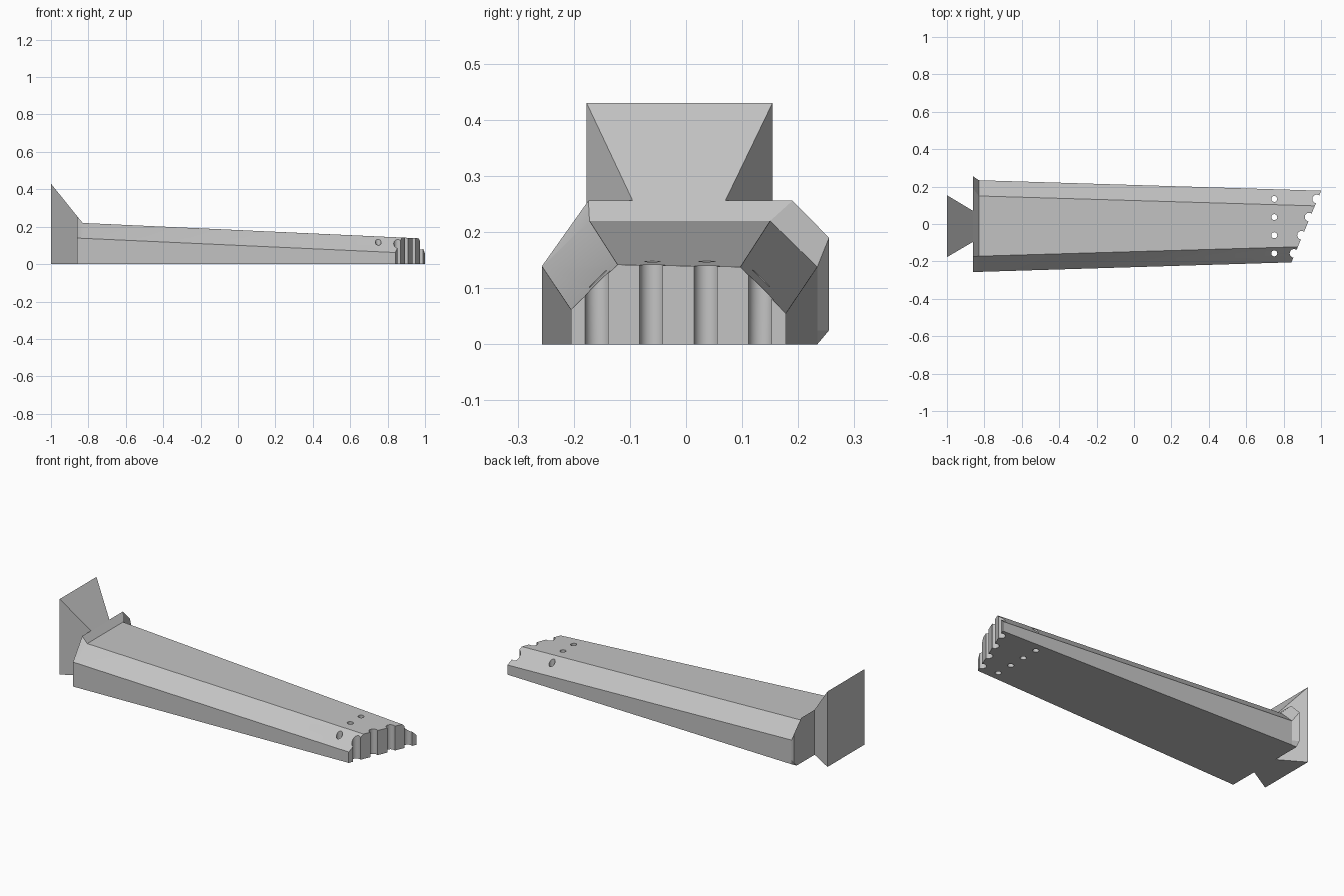
import bpy, bmesh
from mathutils import Matrix

if "Cube" in bpy.data.objects:
    bpy.data.objects.remove(bpy.data.objects["Cube"])

grey = bpy.data.materials.new("plain grey")
grey.use_nodes = True
COLOUR = (0.55, 0.55, 0.55, 1)
grey.diffuse_color = COLOUR
grey.node_tree.nodes["Principled BSDF"].inputs["Base Color"].default_value = COLOUR


def to_object(name, bm):
    bmesh.ops.recalc_face_normals(bm, faces=bm.faces[:])
    mesh = bpy.data.meshes.new(name)
    bm.to_mesh(mesh)
    bm.free()
    mesh.materials.append(grey)
    obj = bpy.data.objects.new(name, mesh)
    bpy.context.collection.objects.link(obj)
    return obj


def loft(name, rings):
    """Skin a list of equal-length point rings and cap both ends."""
    bm = bmesh.new()
    loops = [[bm.verts.new(p) for p in ring] for ring in rings]
    for a, b in zip(loops, loops[1:]):
        for i in range(len(a)):
            j = (i + 1) % len(a)
            bm.faces.new((a[i], a[j], b[j], b[i]))
    bm.faces.new(loops[0])
    bm.faces.new(loops[-1])
    return to_object(name, bm)


def end_x(y):
    """Slanted line of the narrow end."""
    return 0.842 + 0.415 * (y + 0.204)


# Tapered beam: flared lip, start of the taper, slanted narrow end
lip = [(-0.257, 0), (-0.257, 0.139), (-0.174, 0.256), (0.19, 0.256),
       (0.255, 0.19), (0.255, 0.025), (0.232, 0)]
start = [(-0.256, 0), (-0.256, 0.138), (-0.172, 0.22), (0.15, 0.22),
         (0.234, 0.138), (0.234, 0.025), (0.234, 0)]
tip = [(-0.205, 0), (-0.205, 0.062), (-0.122, 0.142), (0.097, 0.138),
       (0.178, 0.055), (0.178, 0.015), (0.178, 0)]
beam = loft("tapered_beam", [
    [(-0.86, y, z) for y, z in lip],
    [(-0.83, y, z) for y, z in start],
    [(end_x(y), y, z) for y, z in tip],
])

# Dovetail key with a sloping top
loft("dovetail_key", [
    [(-1, -0.177, 0), (-1, -0.177, 0.43), (-1, 0.154, 0.43), (-1, 0.154, 0)],
    [(-0.86, -0.095, 0), (-0.86, -0.095, 0.256),
     (-0.86, 0.07, 0.256), (-0.86, 0.07, 0)],
])

# Vertical holes and matching half-round notches in the narrow end
bm = bmesh.new()
for i in range(4):
    y = -0.157 + 0.097 * i
    for x, r in ((0.75, 0.016), (end_x(y) - 0.006, 0.023)):
        bmesh.ops.create_cone(bm, cap_ends=True, segments=32, radius1=r, radius2=r,
                              depth=0.6, matrix=Matrix.Translation((x, y, 0.1)))
cutter = to_object("hole_cutter", bm)
cutter.hide_render = True

cut = beam.modifiers.new("holes", "BOOLEAN")
cut.operation = "DIFFERENCE"
cut.solver = "EXACT"
cut.object = cutter
bpy.ops.object.select_all(action="DESELECT")
beam.select_set(True)
bpy.context.view_layer.objects.active = beam
bpy.ops.object.modifier_apply(modifier=cut.name)
bpy.data.objects.remove(cutter)
bpy.ops.object.shade_smooth_by_angle(angle=0.4)
